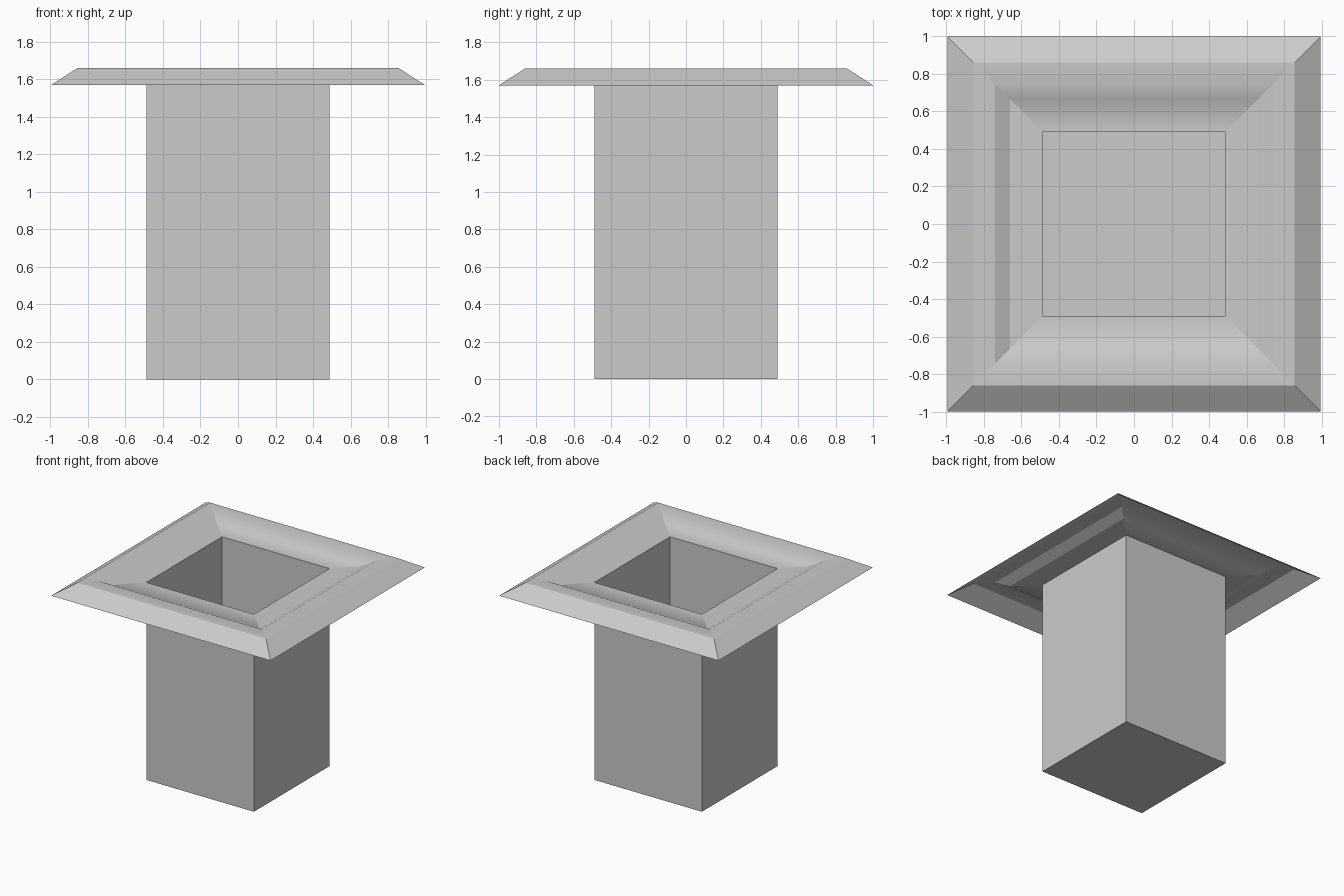
import bpy
import bmesh

cube = bpy.data.objects.get("Cube")
if cube:
    bpy.data.objects.remove(cube, do_unlink=True)

# One plain grey for the whole sheet
grey = bpy.data.materials.new("light grey")
grey.use_nodes = True
color = (0.6, 0.6, 0.6, 1)
grey.diffuse_color = color
grey.node_tree.nodes["Principled BSDF"].inputs["Base Color"].default_value = color

WIDTH_X = 0.995  # slightly narrower across x than y


def square_sheet(name, profile, floor=False, rounded=False):
    """Join square rings, given as (half width, height), into a thin sheet."""
    bm = bmesh.new()
    corners = [(-1, -1), (1, -1), (1, 1), (-1, 1)]
    rings = [[bm.verts.new((sx * r * WIDTH_X, sy * r, z)) for sx, sy in corners]
             for r, z in profile]
    if floor:
        bm.faces.new(rings[0][::-1])
    for k, (a, b) in enumerate(zip(rings, rings[1:])):
        for i in range(4):
            j = (i + 1) % 4
            face = bm.faces.new((a[i], a[j], b[j], b[i]))
            # Front and back strips inside the rim are softly blended
            face.smooth = rounded and i % 2 == 0 and k < len(rings) - 2
    if not floor:
        bmesh.ops.reverse_faces(bm, faces=bm.faces[:])
    bm.normal_update()
    # The flange must face upward
    if not floor and sum(f.normal.z for f in bm.faces) < 0:
        bmesh.ops.reverse_faces(bm, faces=bm.faces[:])
    # Keep the outer bevel crisp
    for e in bm.edges:
        if len(e.link_faces) == 2 and e.calc_face_angle() > 0.5:
            e.smooth = False
    mesh = bpy.data.meshes.new(name)
    bm.to_mesh(mesh)
    bm.free()
    mesh.materials.append(grey)
    obj = bpy.data.objects.new(name, mesh)
    bpy.context.collection.objects.link(obj)
    return obj


LIP = 1.62
TOP = 1.66

# Open-topped square shaft with a closed bottom
square_sheet("shaft", [(0.49, 0), (0.49, LIP)], floor=True)

# Stepped flange: inner ledge, ramp, raised rim, outer bevel
square_sheet("flange", [(0.49, LIP), (0.665, LIP), (0.745, TOP),
                        (0.86, TOP), (1.0, 1.57)], rounded=True)
